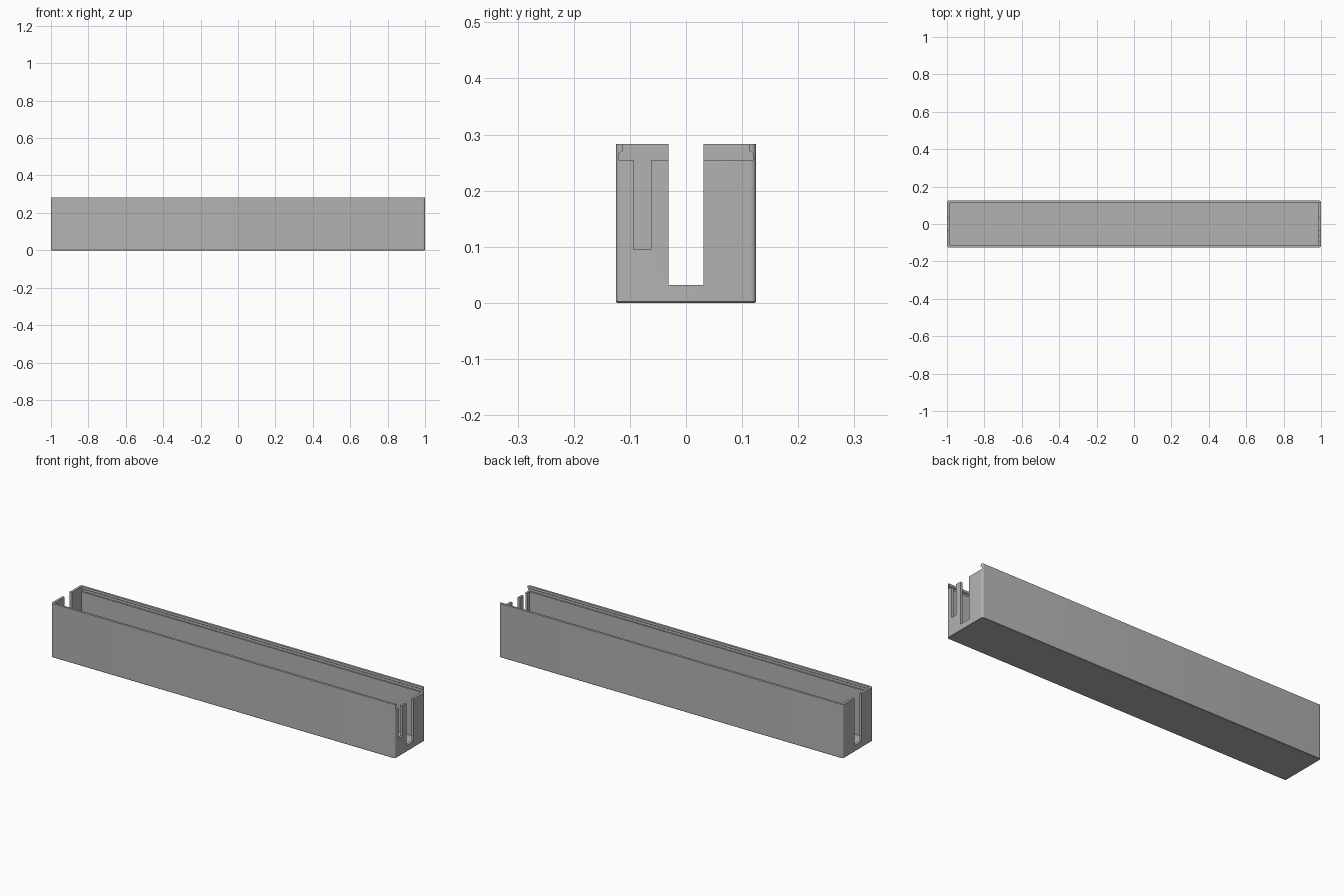
import bpy, bmesh
from mathutils import Vector

cube = bpy.data.objects.get("Cube")
if cube:
    bpy.data.objects.remove(cube, do_unlink=True)

HALF_X, HALF_Y, TOP = 1.0, 0.125, 0.283
WALL = 0.0125
RIM = 0.255          # height where the sliding lid rests

grey = bpy.data.materials.new("plain grey")
grey.use_nodes = True
colour = (0.45, 0.45, 0.45, 1)
grey.diffuse_color = colour
grey.node_tree.nodes["Principled BSDF"].inputs["Base Color"].default_value = colour


def add_object(name, bm):
    bmesh.ops.recalc_face_normals(bm, faces=bm.faces)
    mesh = bpy.data.meshes.new(name)
    bm.to_mesh(mesh)
    bm.free()
    mesh.materials.append(grey)
    obj = bpy.data.objects.new(name, mesh)
    bpy.context.collection.objects.link(obj)
    return obj


def box(name, low, high, corner=0.0, base=0.0):
    """Box between two corners, with optional rounded uprights and base edge."""
    low, high = Vector(low), Vector(high)
    bm = bmesh.new()
    bmesh.ops.create_cube(bm, size=1)
    for v in bm.verts:
        v.co = (low + high) / 2 + v.co * (high - low)
    if corner:
        uprights = [e for e in bm.edges
                    if abs(e.verts[0].co.z - e.verts[1].co.z) > 0.01]
        bmesh.ops.bevel(bm, geom=uprights, offset=corner, segments=6,
                        profile=0.5, affect='EDGES')
    if base:
        rim = [e for e in bm.edges if all(abs(v.co.z - low.z) < 1e-5 for v in e.verts)]
        bmesh.ops.bevel(bm, geom=rim, offset=base, segments=1, affect='EDGES')
    return add_object(name, bm)


def lid_cutter():
    """Lid-shaped channel: wide groove with a narrower mouth above it."""
    half = [(0.119, RIM), (0.119, 0.267), (0.1125, 0.271), (0.1145, TOP + 0.02)]
    outline = half + [(-y, z) for y, z in reversed(half)]
    bm = bmesh.new()
    face = bm.faces.new([bm.verts.new((-HALF_X + WALL, y, z)) for y, z in outline])
    moved = bmesh.ops.extrude_face_region(bm, geom=[face])["geom"]
    bmesh.ops.translate(bm, vec=(2 * HALF_X, 0, 0),
                        verts=[v for v in moved if isinstance(v, bmesh.types.BMVert)])
    return add_object("lid_channel_cutter", bm)


# Outer shell of the tray
tray = box("tray", (-HALF_X, -HALF_Y, 0), (HALF_X, HALF_Y, TOP), corner=0.01, base=0.002)

inner_x, inner_y = HALF_X - WALL, HALF_Y - WALL
cutters = [
    # Hollow inside
    box("cavity_cutter", (-inner_x, -inner_y, WALL), (inner_x, inner_y, TOP + 0.05)),
    # Sliding lid channel, open at the right end
    lid_cutter(),
    # Central slot through both ends
    box("end_slot_cutter", (-1.1, -0.031, 0.032), (1.1, 0.031, TOP + 0.06)),
    # Narrow slot in the right end only
    box("side_slot_cutter", (0.9, -0.094, 0.095), (1.1, -0.062, TOP + 0.04)),
]

for cutter in cutters:
    cutter.hide_render = True
    cut = tray.modifiers.new(cutter.name, 'BOOLEAN')
    cut.operation = 'DIFFERENCE'
    cut.solver = 'EXACT'
    cut.object = cutter

# Apply the cuts and drop the helpers
bpy.ops.object.select_all(action='DESELECT')
tray.select_set(True)
bpy.context.view_layer.objects.active = tray
for modifier in list(tray.modifiers):
    bpy.ops.object.modifier_apply(modifier=modifier.name)
for cutter in cutters:
    bpy.data.objects.remove(cutter, do_unlink=True)
bpy.ops.object.shade_smooth_by_angle(angle=0.6)
